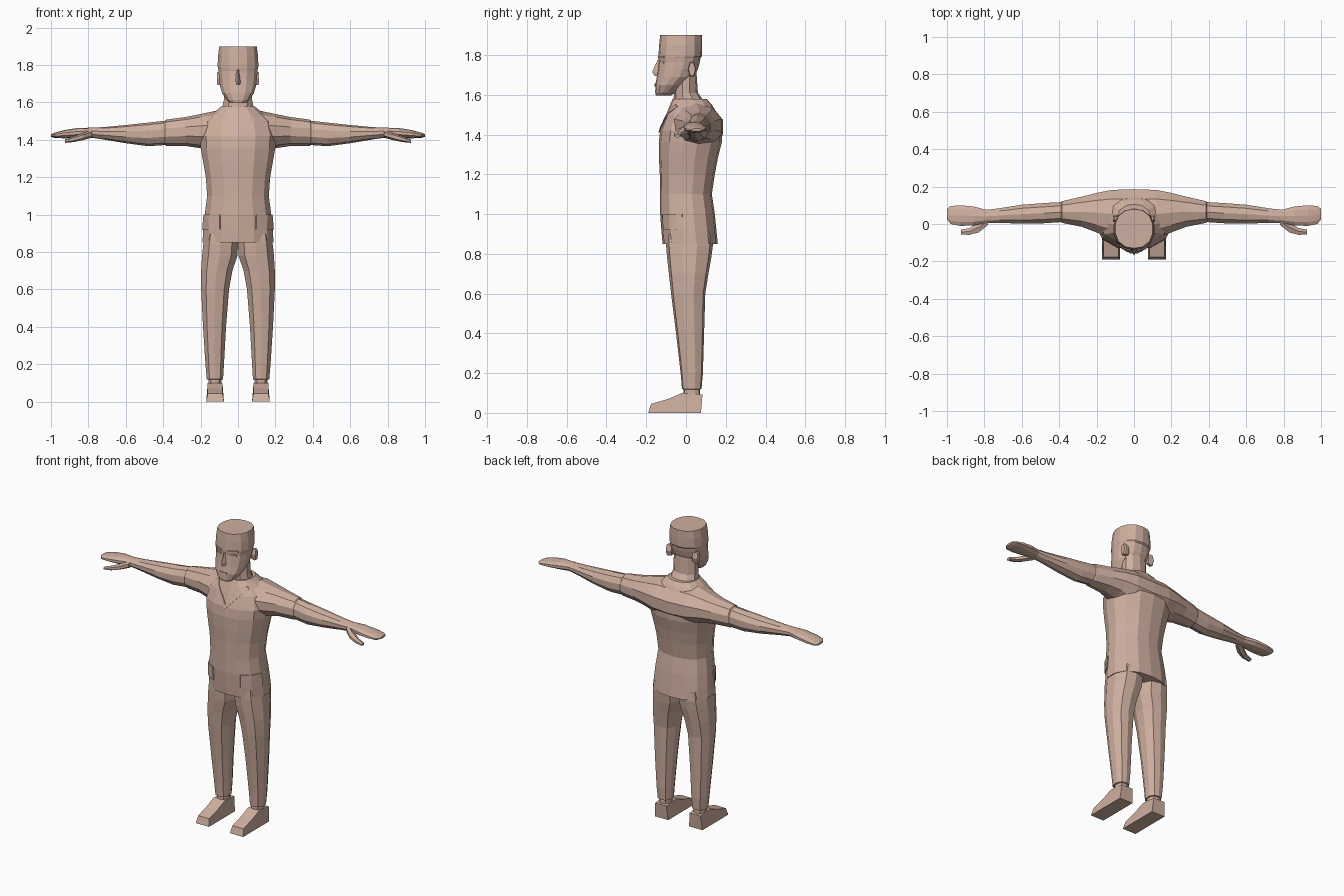
import bpy, bmesh, math
from mathutils import Vector
from mathutils.bvhtree import BVHTree

if "Cube" in bpy.data.objects:
    bpy.data.objects.remove(bpy.data.objects["Cube"])

mat = bpy.data.materials.new("clay_beige")
mat.diffuse_color = (0.62, 0.43, 0.35, 1)
mat.use_nodes = True
mat.node_tree.nodes["Principled BSDF"].inputs["Base Color"].default_value = mat.diffuse_color


def loft(name, rings, mirror=False):
    """Skin a list of equal-length rings and cap both ends."""
    bm = bmesh.new()
    rows = [[bm.verts.new(p) for p in r] for r in rings]
    n = len(rows[0])
    for a, b in zip(rows, rows[1:]):
        for i in range(n):
            j = (i + 1) % n
            bm.faces.new((a[i], a[j], b[j], b[i]))
    bm.faces.new(rows[0][::-1])
    bm.faces.new(rows[-1])
    bmesh.ops.recalc_face_normals(bm, faces=bm.faces)
    me = bpy.data.meshes.new(name)
    bm.to_mesh(me)
    bm.free()
    ob = bpy.data.objects.new(name, me)
    bpy.context.collection.objects.link(ob)
    me.materials.append(mat)
    if mirror:
        ob.modifiers.new("Mirror", 'MIRROR')
    return ob


def oval(u0, u1, v0, v1, n, p):
    """Superellipse points that fill a box."""
    pts = []
    for i in range(n):
        t = 2 * math.pi * (i + 0.5) / n
        c, s = math.cos(t), math.sin(t)
        k = (abs(c) ** p + abs(s) ** p) ** (-1 / p)
        pts.append((c * k, s * k))
    mu, mv = max(q[0] for q in pts), max(q[1] for q in pts)
    return [((u0 + u1) / 2 + (u1 - u0) / 2 * a / mu,
             (v0 + v1) / 2 + (v1 - v0) / 2 * b / mv) for a, b in pts]


def upright(rows, n, p):
    """Rows of z, x0, x1, y0, y1."""
    return [[(x, y, z) for x, y in oval(x0, x1, y0, y1, n, p)]
            for z, x0, x1, y0, y1 in rows]


def sideways(rows, n, p):
    """Rows of x, y0, y1, z0, z1."""
    return [[(x, y, z) for y, z in oval(y0, y1, z0, z1, n, p)]
            for x, y0, y1, z0, z1 in rows]


def tree_of(ob):
    bm = bmesh.new()
    bm.from_mesh(ob.data)
    return BVHTree.FromBMesh(bm)


def front(x, z):
    return Vector((x, -1, z)), Vector((0, 1, 0))


def radial(deg, z):
    d = Vector((math.cos(math.radians(deg)), math.sin(math.radians(deg)), 0))
    return d + Vector((0, 0, z)), -d


def ribbon(name, tree, pairs, lift):
    """Thin raised band lying on a surface, given pairs of rays."""
    rings = []
    for pair in pairs:
        (pa, da), (pb, db) = [(tree.ray_cast(o, d)[0], d) for o, d in pair]
        if pa and pb:
            rings.append([pa + da * .01, pa - da * lift, pb - db * lift, pb + db * .01])
    if len(rings) > 1:
        loft(name, rings, True)


def lerp(a, b, t):
    return a[0] + (b[0] - a[0]) * t, a[1] + (b[1] - a[1]) * t


# shirt body: z, half width, front y, back y
body = [(.85, .19, -.118, .16), (.92, .186, -.124, .153), (1.0, .178, -.13, .145),
        (1.1, .165, -.13, .13), (1.2, .172, -.132, .145), (1.28, .186, -.136, .16),
        (1.36, .2, -.137, .18), (1.42, .205, -.13, .184), (1.5, .185, -.1, .16),
        (1.55, .125, -.08, .13), (1.578, .09, -.068, .105)]
shirt = loft("shirt", upright([(z, -w, w, f, b) for z, w, f, b in body], 14, 2.4))

# arms and shoulders run in one piece from hand to hand, with a step at the sleeve hem
arm = [(0, -.08, .186, 1.32, 1.555), (.12, -.075, .182, 1.33, 1.555),
       (.2, -.045, .166, 1.355, 1.538), (.28, -.015, .146, 1.367, 1.522),
       (.385, .006, .122, 1.368, 1.508), (.39, .01, .117, 1.372, 1.502),
       (.48, .004, .112, 1.366, 1.492), (.6, .002, .103, 1.382, 1.479),
       (.72, .006, .084, 1.402, 1.468), (.79, .006, .076, 1.412, 1.465),
       (.86, -.008, .094, 1.41, 1.463), (.93, -.01, .1, 1.408, 1.452),
       (.98, .0, .096, 1.41, 1.438), (1.0, .025, .082, 1.417, 1.43)]
both = [(-r[0],) + r[1:] for r in arm[:0:-1]] + arm
arms = loft("arms", sideways(both, 10, 2.1))

# merge shirt and arms into one skin
join = shirt.modifiers.new("Union", 'BOOLEAN')
join.operation = 'UNION'
join.solver = 'EXACT'
join.object = arms
bpy.context.view_layer.objects.active = shirt
bpy.ops.object.modifier_apply(modifier=join.name)
bpy.data.objects.remove(arms)
shirt.name = "shirt_and_arms"

# thumbs
loft("thumb", sideways([(.78, -.005, .035, 1.412, 1.452), (.83, -.045, .01, 1.398, 1.436),
                        (.88, -.058, -.022, 1.388, 1.418), (.925, -.056, -.03, 1.384, 1.402)],
                       6, 2), True)

# V collar and side pockets
skin = tree_of(shirt)
collar = []
for i in range(6):
    (xo, zo), (xi, zi) = lerp((0, 1.41), (.118, 1.54), i / 5), lerp((0, 1.436), (.098, 1.55), i / 5)
    collar.append((front(xo, zo), front(xi, zi)))
ribbon("collar", skin, collar, .007)
ribbon("pocket", skin, [(radial(a, .92), radial(a, 1.0)) for a in range(-50, 0, 11)], .007)

# trouser legs: z, inner x, outer x, front y, back y
loft("trouser_leg", upright([
    (.9, 0, .178, -.1, .135), (.84, 0, .186, -.1, .135), (.78, .003, .192, -.095, .127),
    (.7, .03, .197, -.086, .113), (.6, .048, .197, -.075, .097), (.4, .064, .187, -.05, .091),
    (.2, .075, .174, -.027, .085), (.12, .08, .167, -.02, .078), (.118, .088, .158, -.012, .07),
    (.08, .088, .158, -.012, .07)], 10, 2.6), True)

# shoes: side profile, narrower along the top
profile = [(.075, 0), (.083, .092), (.03, .098), (-.02, .1), (-.09, .07), (-.176, .045), (-.19, 0)]
loft("shoe", [[(x + s * (.008 if z > .04 else 0), y, z) for y, z in profile]
              for x, s in ((.075, 1), (.17, -1))], True)

# neck
loft("neck", upright([(1.5, -.085, .085, -.06, .09), (1.575, -.083, .083, -.063, .085),
                      (1.61, -.076, .076, -.06, .06), (1.72, -.075, .075, -.05, .052)], 10, 2.2))

# head with flat-topped cap: z, half width, front y, back y
skull = [(1.597, .04, -.152, -.075), (1.612, .06, -.155, -.05), (1.65, .085, -.154, -.01),
         (1.69, .097, -.147, .04), (1.73, .102, -.141, .06), (1.765, .104, -.137, .07),
         (1.785, .107, -.139, .073), (1.792, .109, -.139, .08), (1.85, .107, -.135, .081),
         (1.9, .1, -.13, .08)]
head = loft("head", upright([(z, -w, w, f, b) for z, w, f, b in skull], 14, 2.3))

# nose
loft("nose", [[(-w, -.125, z), (0, y, z), (w, -.125, z)]
              for z, w, y in ((1.775, .012, -.143), (1.715, .02, -.17), (1.695, .022, -.158))])

# ears
loft("ear", [[(x, .03 + r * .02 * math.cos(t * math.pi / 3),
               1.728 + r * .042 * math.sin(t * math.pi / 3)) for t in range(6)]
             for x, r in ((.075, .8), (.104, 1), (.112, .85))], True)

# brows, eyelids and lips
face = tree_of(head)
for name, x0, x1, z0, z1, lift in (("brow", .022, .08, 1.785, 1.795, .006),
                                   ("eyelid", .03, .072, 1.757, 1.768, .004),
                                   ("lips", 0, .026, 1.642, 1.656, .005)):
    ribbon(name, face, [(front(x, z0), front(x, z1))
                        for x in (x0, (x0 + x1) / 2, x1)], lift)
